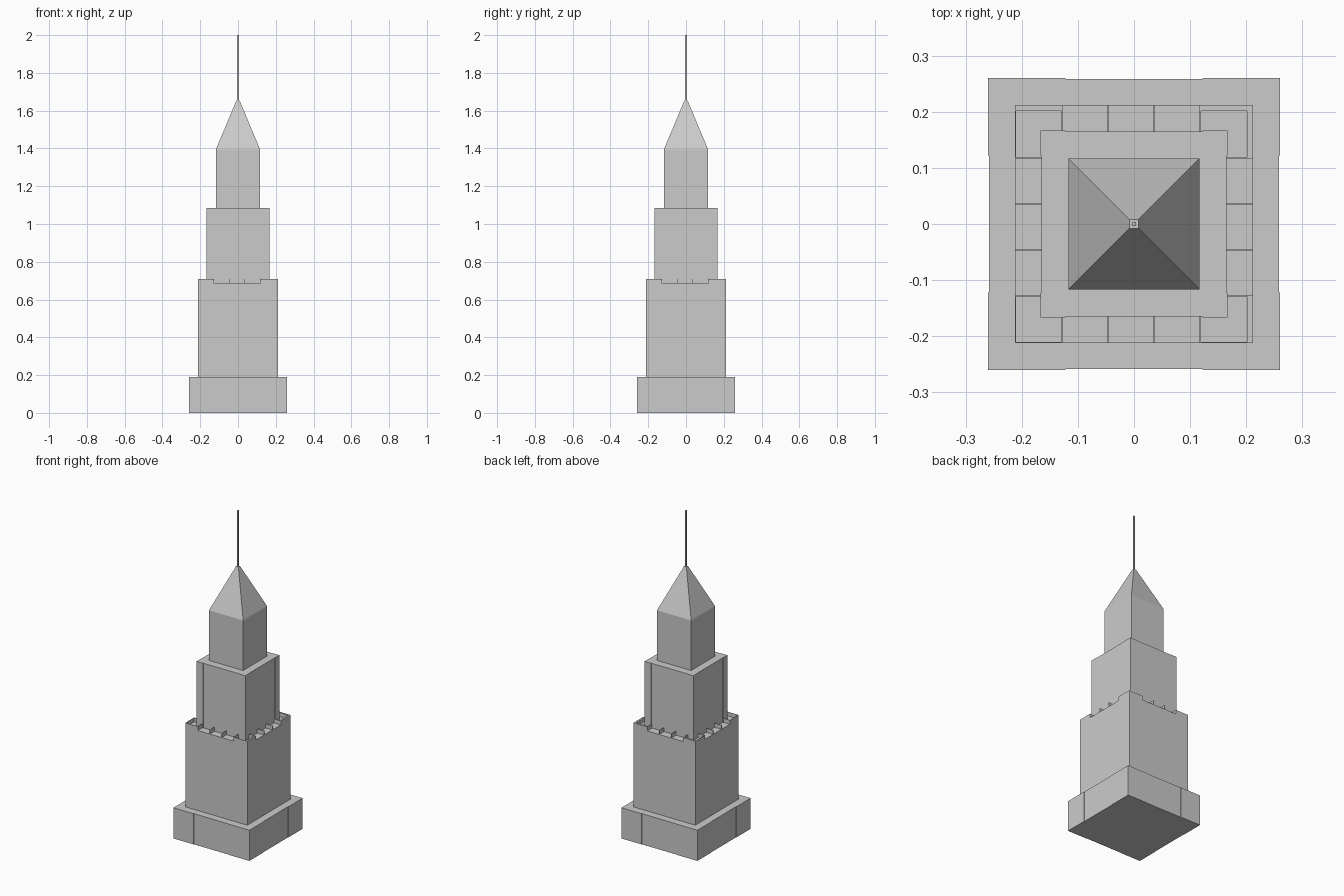
import bpy, bmesh

if "Cube" in bpy.data.objects:
    bpy.data.objects.remove(bpy.data.objects["Cube"])

stone = bpy.data.materials.new("grey_stone")
stone.diffuse_color = (0.6, 0.6, 0.6, 1)
stone.use_nodes = True
stone.node_tree.nodes["Principled BSDF"].inputs["Base Color"].default_value = stone.diffuse_color


def finish(name, bm):
    bmesh.ops.recalc_face_normals(bm, faces=bm.faces)
    mesh = bpy.data.meshes.new(name)
    bm.to_mesh(mesh)
    bm.free()
    mesh.materials.append(stone)
    obj = bpy.data.objects.new(name, mesh)
    bpy.context.collection.objects.link(obj)
    return obj


def loft(name, bottom, top, z0, z1):
    """Closed solid between two matching outlines."""
    bm = bmesh.new()
    a = [bm.verts.new((x, y, z0)) for x, y in bottom]
    b = [bm.verts.new((x, y, z1)) for x, y in top]
    n = len(a)
    for i in range(n):
        j = (i + 1) % n
        bm.faces.new((a[i], a[j], b[j], b[i]))
    bm.faces.new(a[::-1])
    bm.faces.new(b)
    return finish(name, bm)


def square(h):
    return [(-h, -h), (h, -h), (h, h), (-h, h)]


def pier_outline(h, c=0.122, d=0.002):
    """Square whose sides are very slightly recessed between the corners."""
    side = [(-h, -h), (-c, -h), (-c, -h + d), (c, -h + d), (c, -h)]
    pts = []
    for _ in range(4):
        pts += side
        side = [(-y, x) for x, y in side]
    return pts


def box(name, x0, x1, y0, y1, z0, z1):
    outline = [(x0, y0), (x1, y0), (x1, y1), (x0, y1)]
    return loft(name, outline, outline, z0, z1)


# Stepped tower
base = pier_outline(0.26)
loft("base", base, base, 0, 0.19)
W, DECK, RIM = 0.212, 0.685, 0.71
loft("lower_tier", square(W), square(W), 0.19, DECK)
middle = pier_outline(0.167)
loft("middle_tier", middle, middle, DECK, 1.085)
loft("upper_tier", square(0.117), square(0.117), 1.085, 1.395)

# Roof and mast
loft("pyramid_roof", square(0.117), square(0.008), 1.395, 1.655)
loft("mast", square(0.004), square(0.004), 1.655, 2.0)

# Upright fins around the terrace
T = 0.0015
for p in (-0.128, -0.046, 0.036, 0.118):
    for s in (-1, 1):
        lo, hi = sorted((s * 0.165, s * W))
        box("terrace_fin", p - T, p + T, lo, hi, DECK, RIM)
        box("terrace_fin", lo, hi, p - T, p + T, DECK, RIM)

# Corner parapets, thicker at the back and right
for s, t in ((-1, 0.002), (1, 0.011)):
    lo, hi = sorted((s * (W - t), s * W))
    for a, b in ((-W, -0.128), (0.118, W)):
        box("corner_parapet", a, b, lo, hi, DECK, RIM)
        box("corner_parapet", lo, hi, a, b, DECK, RIM)
